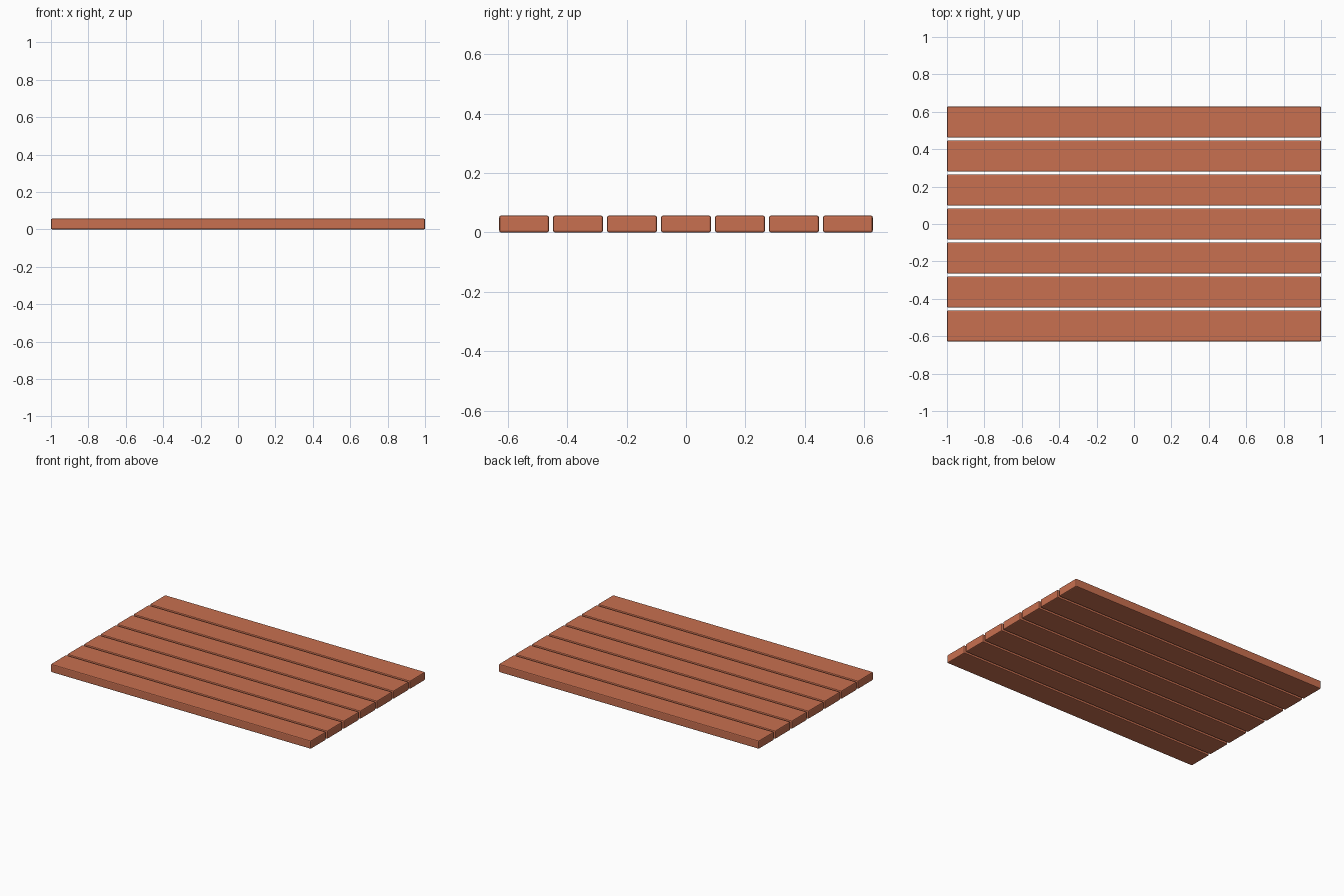
import bpy

if "Cube" in bpy.data.objects:
    bpy.data.objects.remove(bpy.data.objects["Cube"])

LENGTH, WIDTH, THICK = 2.0, 0.167, 0.057
PITCH, COUNT = 0.1817, 7

wood = bpy.data.materials.new("reddish_wood")
wood.diffuse_color = (0.58, 0.16, 0.08, 1)
wood.use_nodes = True
wood.node_tree.nodes["Principled BSDF"].inputs["Base Color"].default_value = wood.diffuse_color


def plank(name, y):
    # One long board with slightly eased edges
    bpy.ops.mesh.primitive_cube_add(size=1, location=(0, y, THICK / 2))
    ob = bpy.context.object
    ob.name = name
    ob.scale = (LENGTH, WIDTH, THICK)
    bpy.ops.object.transform_apply(location=False, rotation=False, scale=True)
    bevel = ob.modifiers.new("eased_edges", 'BEVEL')
    bevel.width = 0.006
    bevel.segments = 2
    ob.data.materials.append(wood)


# Row of evenly spaced boards
for i in range(COUNT):
    plank(f"plank_{i + 1}", (i - (COUNT - 1) / 2) * PITCH)
